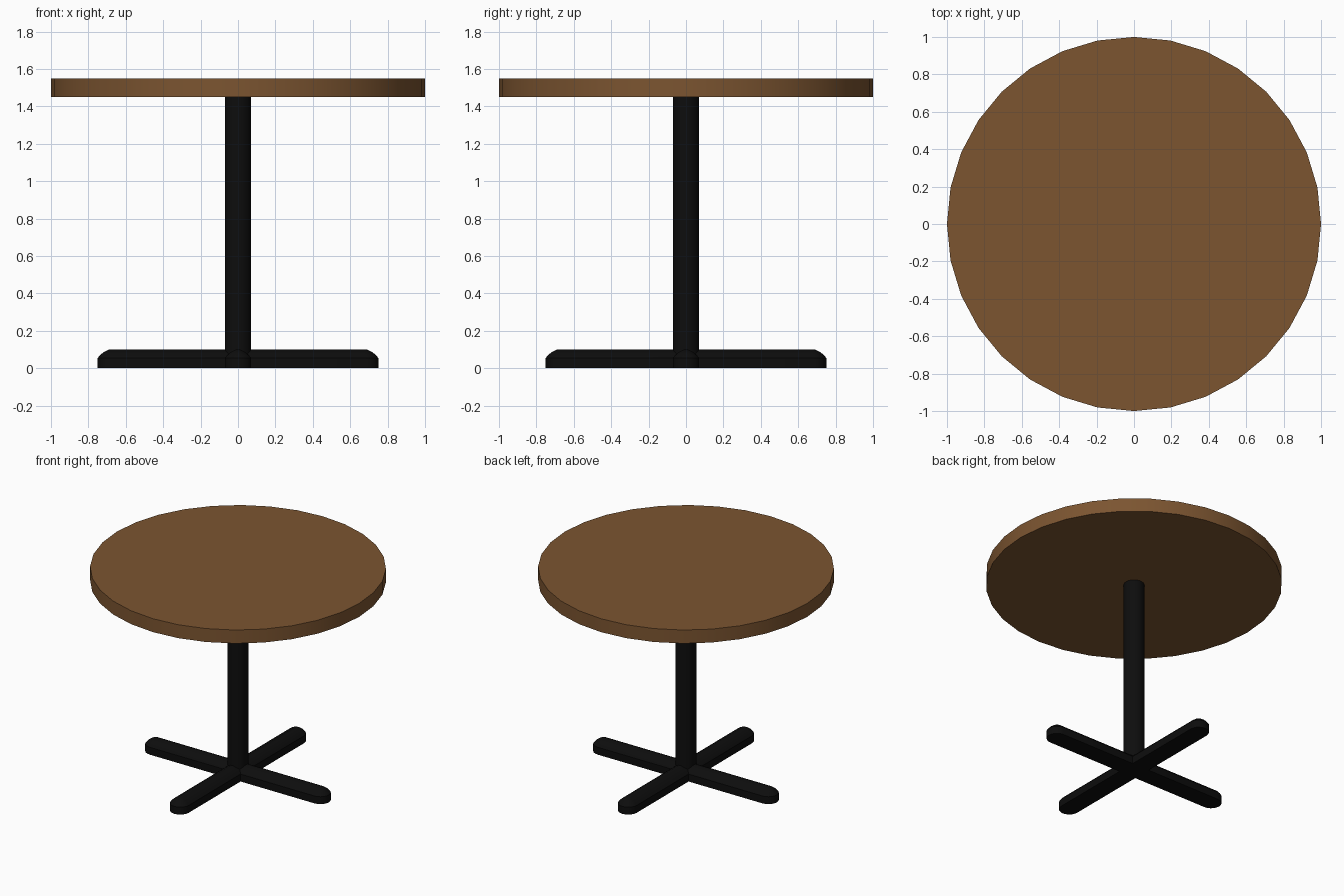
import bpy, bmesh
from math import sin, cos, pi, radians

if "Cube" in bpy.data.objects:
    bpy.data.objects.remove(bpy.data.objects["Cube"])


def material(name, color):
    mat = bpy.data.materials.new(name)
    mat.diffuse_color = color
    mat.use_nodes = True
    mat.node_tree.nodes["Principled BSDF"].inputs["Base Color"].default_value = mat.diffuse_color
    return mat


WOOD = material("wood", (0.2, 0.09, 0.03, 1))
BLACK = material("black_metal", (0.004, 0.004, 0.004, 1))


def finish(obj, name, mat):
    obj.name = name
    obj.data.materials.append(mat)
    bpy.ops.object.select_all(action='DESELECT')
    obj.select_set(True)
    bpy.context.view_layer.objects.active = obj
    bpy.ops.object.shade_smooth_by_angle(angle=radians(30))


def cylinder(name, radius, z0, z1, mat):
    bpy.ops.mesh.primitive_cylinder_add(vertices=32, radius=radius, depth=z1 - z0,
                                        location=(0, 0, (z0 + z1) / 2))
    finish(bpy.context.object, name, mat)


def foot_bar(name, angle):
    # Capsule outline stacked in rings that shrink towards the top
    half, r, n = 0.75, 0.07, 10
    profile = [(0, 0), (0, 0.055), (0.015, 0.073), (0.035, 0.088), (0.06, 0.1)]
    bm = bmesh.new()
    rings = []
    for inset, z in profile:
        ring = []
        for side in (0, 1):
            for i in range(n + 1):
                a = -pi / 2 + pi * i / n + pi * side
                x = (half - r) * (1 - 2 * side) + (r - inset) * cos(a)
                y = (r - inset) * sin(a)
                ring.append(bm.verts.new((x, y, z)))
        rings.append(ring)
    for low, high in zip(rings, rings[1:]):
        for i in range(len(low)):
            j = (i + 1) % len(low)
            bm.faces.new((low[i], low[j], high[j], high[i]))
    bm.faces.new(rings[0][::-1])
    bm.faces.new(rings[-1])
    mesh = bpy.data.meshes.new(name)
    bm.to_mesh(mesh)
    bm.free()
    obj = bpy.data.objects.new(name, mesh)
    bpy.context.collection.objects.link(obj)
    obj.rotation_euler.z = angle
    finish(obj, name, BLACK)


# Round top, central column and crossed feet
cylinder("table_top", 1.0, 1.45, 1.55, WOOD)
cylinder("column", 0.07, 0.03, 1.45, BLACK)
foot_bar("foot_bar_x", 0)
foot_bar("foot_bar_y", pi / 2)
